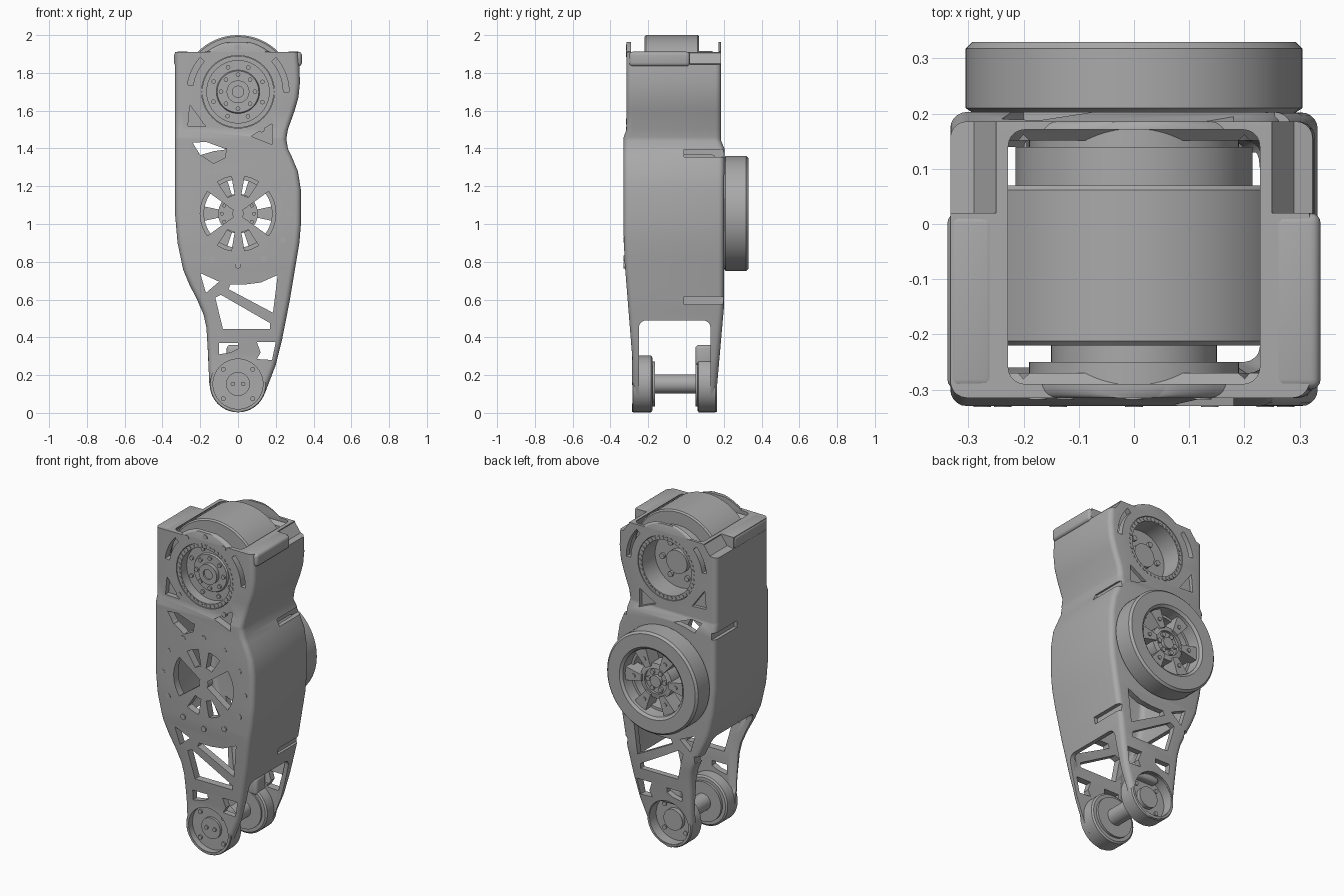
import bpy, bmesh, math
from mathutils import Matrix

cube = bpy.data.objects.get("Cube")
if cube:
    bpy.data.objects.remove(cube, do_unlink=True)

grey = bpy.data.materials.new("satin grey")
grey.use_nodes = True
grey.diffuse_color = (.4, .4, .4, 1)
grey.node_tree.nodes["Principled BSDF"].inputs["Base Color"].default_value = (.4, .4, .4, 1)

HIP, KNEE, ANKLE = 1.7, 1.055, .153      # heights of the three joint axes


def finish(name, bm):
    bmesh.ops.remove_doubles(bm, verts=bm.verts, dist=1e-5)
    bmesh.ops.recalc_face_normals(bm, faces=bm.faces)
    mesh = bpy.data.meshes.new(name)
    bm.to_mesh(mesh)
    bm.free()
    mesh.materials.append(grey)
    obj = bpy.data.objects.new(name, mesh)
    bpy.context.collection.objects.link(obj)
    return obj


def activate(obj):
    bpy.ops.object.select_all(action='DESELECT')
    obj.select_set(True)
    bpy.context.view_layer.objects.active = obj


def smooth(obj):
    activate(obj)
    bpy.ops.object.shade_smooth_by_angle(angle=math.radians(35))


def cut(obj, cutter):
    mod = obj.modifiers.new("cut", 'BOOLEAN')
    mod.operation, mod.solver, mod.object = 'DIFFERENCE', 'EXACT', cutter
    activate(obj)
    bpy.ops.object.modifier_apply(modifier=mod.name)
    bpy.data.objects.remove(cutter, do_unlink=True)


def lathe(name, profile, z, steps=72):
    """Turn an (r, y) profile about the y direction at height z."""
    bm = bmesh.new()
    vs = [bm.verts.new((r, y, z)) for r, y in profile]
    edges = [bm.edges.new(pair) for pair in zip(vs, vs[1:])]
    bmesh.ops.spin(bm, geom=vs + edges, cent=(0, 0, z), axis=(0, 1, 0),
                   angle=math.tau, steps=steps)
    return finish(name, bm)


def drum(name, r, y0, y1, z):
    return lathe(name, [(0, y0), (r, y0), (r, y1), (0, y1)], z)


def prism(name, points, y0, y1):
    """Extrude an (x, z) outline along y."""
    bm = bmesh.new()
    face = bm.faces.new([bm.verts.new((x, y0, z)) for x, z in points])
    new = bmesh.ops.extrude_face_region(bm, geom=[face])["geom"]
    bmesh.ops.translate(bm, vec=(0, y1 - y0, 0),
                        verts=[v for v in new if isinstance(v, bmesh.types.BMVert)])
    return finish(name, bm)


def box(name, low, high, bevel=0):
    bm = bmesh.new()
    bmesh.ops.create_cube(bm, size=1)
    for v in bm.verts:
        v.co = [a + (b - a) * (c + .5) for a, b, c in zip(low, high, v.co)]
    if bevel:
        bmesh.ops.bevel(bm, geom=bm.edges[:], offset=bevel, segments=4,
                        profile=.5, affect='EDGES')
    return finish(name, bm)


def polar(r, degrees, z):
    a = math.radians(degrees)
    return r * math.cos(a), z + r * math.sin(a)


def sector(r0, r1, a0, a1, z, n=10):
    span = [a0 + (a1 - a0) * i / n for i in range(n + 1)]
    return [polar(r1, a, z) for a in span] + [polar(r0, a, z) for a in reversed(span)]


def studs(name, angles, ring, size, y0, y1, z, sides=12):
    """Screw heads set out around a joint axis."""
    bm = bmesh.new()
    for a in angles:
        x, h = polar(ring, a, z)
        place = Matrix.Translation((x, (y0 + y1) / 2, h)) @ Matrix.Rotation(math.pi / 2, 4, 'X')
        bmesh.ops.create_cone(bm, cap_ends=True, segments=sides, radius1=size,
                              radius2=size, depth=abs(y1 - y0), matrix=place)
    smooth(finish(name, bm))


def around(n, start=0):
    return [start + i * 360 / n for i in range(n)]


def look_up(table, z):
    if z <= table[0][0]:
        return table[0][1]
    for (z0, a), (z1, b) in zip(table, table[1:]):
        if z <= z1:
            return a + (b - a) * (z - z0) / (z1 - z0)
    return table[-1][1]


# Housing outline: (height, offset) for each of the four sides
TIP = [(.005, .02), (.02, .07), (.05, .11), (.1, .141)]
RIGHT = TIP + [(.17, .168), (.254, .2), (.386, .233), (.6, .275), (.81, .31), (.9, .325),
               (1, .333), (1.18, .333), (1.28, .317), (1.36, .283), (1.4, .264), (1.45, .256),
               (1.5, .264), (1.6, .3), (1.67, .32), (1.75, .328), (1.83, .325), (1.91, .318)]
LEFT = TIP + [(.153, .152), (.33, .16), (.45, .167), (.52, .182), (.6, .217), (.68, .258),
              (.757, .29), (.9, .32), (1.05, .333), (1.91, .333)]
FRONT = [(.3, -.285), (.8, -.325), (.95, -.33), (1.46, -.33), (1.5, -.315)]
BACK = [(.15, .165), (.55, .2), (1.4, .203), (1.44, .186)]


def loft(name, heights, section):
    """Skin rounded rectangles (x0, x1, y0, y1) stacked in z."""
    bm = bmesh.new()
    rings = []
    for z in heights:
        x0, x1, y0, y1 = section(z)
        r = min(.03, (x1 - x0) / 3)
        ring = []
        corners = [(x1 - r, y1 - r), (x0 + r, y1 - r), (x0 + r, y0 + r), (x1 - r, y0 + r)]
        for k, (cx, cy) in enumerate(corners):
            for i in range(6):
                a = math.pi / 2 * (k + i / 5)
                ring.append(bm.verts.new((cx + r * math.cos(a), cy + r * math.sin(a), z)))
        rings.append(ring)
    for low, high in zip(rings, rings[1:]):
        for i in range(len(low)):
            j = (i + 1) % len(low)
            bm.faces.new((low[i], low[j], high[j], high[i]))
    bm.faces.new(rings[0])
    bm.faces.new(rings[-1])
    return finish(name, bm)


def outer(z):
    if z > 1.91:                          # round crown of the two plates
        w = math.sqrt(max(.27 ** 2 - (z - HIP) ** 2, .001))
        return -w, w, look_up(FRONT, z), look_up(BACK, z)
    return -look_up(LEFT, z), look_up(RIGHT, z), look_up(FRONT, z), look_up(BACK, z)


def inner(z):
    bore = math.sqrt(.31 ** 2 - (min(max(z, HIP), 1.91) - HIP) ** 2)
    thick = .025 if z > 1.88 else .045    # plates thin out at the top mouth
    return (-min(look_up(LEFT, z) - .025, bore), min(look_up(RIGHT, z) - .025, bore),
            look_up(FRONT, z) + thick, look_up(BACK, z) - thick + .01)


levels = sorted({z for table in (RIGHT, LEFT, FRONT, BACK) for z, _ in table})
crown = [1.912, 1.925, 1.94, 1.953, 1.963]
housing = loft("leg_housing", levels + crown, outer)
hollow = [z for z in levels if z > .28] + [HIP, 1.79, 1.87, 1.89, 1.95, 2.1]
cut(housing, loft("hollow", sorted(set(hollow)), inner))

# Fork opening, higher on the -x side
cut(housing, box("fork", (-.6, -.25, -.3), (.6, .13, .49), .04))
cut(housing, box("fork_side", (-.6, -.26, .2), (-.1, .14, .73), .04))

# Joint bores
cut(housing, drum("hip_bore", .192, -.6, .6, HIP))
cut(housing, drum("knee_bore", .21, 0, .6, KNEE))
cut(housing, drum("ankle_bore", .132, -.6, .6, ANKLE))

# Weight-saving windows through both plates
windows = [
    [(-.2, .74), (-.1, .695), (-.17, .635)],
    [(-.04, .68), (.04, .68), (.12, .69), (.21, .73), (.185, .53), (-.05, .655)],
    [(-.12, .61), (-.09, .625), (.17, .475), (.17, .445), (-.08, .445)],
    [(-.1, .37), (0, .37), (0, .34), (-.04, .32), (-.1, .31)],
    [(.1, .375), (.2, .375), (.18, .28), (.1, .285), (.12, .32)],
    [(-.24, 1.43), (-.17, 1.435), (-.06, 1.395), (-.13, 1.385), (-.2, 1.365)],
    sector(.24, .27, 0, 42, HIP),
    sector(.24, .27, 138, 172, HIP)]
for outline in windows:
    cut(housing, prism("window", outline, -.6, .6))
cut(housing, prism("front_window", [(-.21, 1.375), (-.06, 1.4), (-.07, 1.35), (-.13, 1.32)],
                   -.6, -.1))

# Blind triangular pockets below the hip, on both faces
for outline in ([(-.255, 1.63), (-.17, 1.515), (-.265, 1.52)],
                [(.18, 1.53), (.18, 1.42), (.07, 1.465)]):
    cut(housing, prism("front_pocket", outline, -.6, -.285))
    cut(housing, prism("back_pocket", outline, .165, .6))

# Fan openings in the front plate
for a0, a1, r0 in [(-36, 36, .03), (144, 216, .03), (57, 80, .1), (100, 123, .1),
                   (237, 260, .1), (280, 303, .1)]:
    cut(housing, prism("fan", sector(r0, .2, a0, a1, KNEE), -.6, -.1))

# Clip notches on the side walls, sloped shoulders behind the pads
for side, table in ((1, RIGHT), (-1, LEFT)):
    for z in (.595, 1.375):
        x = side * look_up(table, z)
        cut(housing, box("notch", (x - .02, -.01, z - .02), (x + .02, .3, z + .02)))
    slope = [(side * x, z) for x, z in ((.25, 1.95), (.25, 1.905), (.29, 1.85), (.4, 1.83),
                                        (.4, 1.95))]
    cut(housing, prism("shoulder_slope", slope, .02, .6))
smooth(housing)

# Shoulder pads at the top corners
for side, label in ((1, "left"), (-1, "right")):
    ends = sorted((side * .25, side * .338))
    smooth(box(label + "_shoulder", (ends[0], -.3, 1.835), (ends[1], .02, 1.912), .018))

# Hip motor: front face, collar, drum, back collar and cup
smooth(lathe("hip_motor", [
    (0, -.28), (.03, -.28), (.03, -.29), (.06, -.29), (.06, -.265), (.11, -.265), (.115, -.255),
    (.165, -.255), (.165, -.312), (.19, -.312), (.19, -.25), (.15, -.25), (.15, -.22),
    (.292, -.22), (.3, -.212), (.3, .062), (.292, .07), (.215, .07), (.215, .14), (.19, .14),
    (.19, .183), (.165, .183), (.165, .06), (.07, .06), (.07, .09), (0, .09)], HIP))
studs("hip_front_teeth", around(40), .178, .009, -.315, -.31, HIP, 8)
studs("hip_back_teeth", around(40), .178, .009, .182, .186, HIP, 8)
studs("hip_front_screws", around(8), .09, .012, -.275, -.26, HIP)
studs("hip_outer_screws", around(8, 22), .14, .012, -.265, -.25, HIP)
studs("hip_back_screws", around(6), .11, .016, .055, .075, HIP)
studs("hip_plate_screws", [58, 90, 122, 222, 302], .235, .016, -.318, -.3, HIP)

# Knee wheel: rim, hub and six spokes
smooth(lathe("wheel_rim", [
    (.18, .17), (.28, .17), (.29, .2), (.305, .21), (.305, .318), (.293, .33), (.215, .33),
    (.2, .318), (.195, .25), (.18, .25), (.18, .17)], KNEE))
smooth(lathe("wheel_hub", [
    (0, .2), (.105, .2), (.105, .285), (.075, .29), (.075, .275), (.035, .275), (.035, .295),
    (0, .295)], KNEE))
for i, a in enumerate(around(6)):
    smooth(prism("wheel_spoke_%d" % i, sector(.09, .197, a - 12, a + 12, KNEE, 4), .21, .3))
studs("wheel_hub_screws", around(6), .055, .014, .27, .288, KNEE)
studs("wheel_spoke_screws", around(6), .14, .012, .295, .306, KNEE)
studs("wheel_inner_screws", around(12), .085, .01, .19, .205, KNEE)
studs("front_plate_screws", around(12), .275, .016, -.332, -.315, KNEE)

# Ankle joint: two cups and the axle between them
smooth(lathe("ankle_joint", [
    (0, -.26), (.063, -.26), (.063, -.245), (.133, -.245), (.133, -.284), (.146, -.284),
    (.15, -.28), (.15, -.185), (.14, -.178), (.12, -.178), (.12, -.163), (.05, -.163),
    (.05, .05), (.12, .05), (.12, .06), (.14, .06), (.15, .067), (.15, .155), (.144, .163),
    (.13, .163), (.13, .1), (.063, .1), (.063, .125), (0, .125)], ANKLE))
studs("ankle_front_screws", around(4, 45), .11, .013, -.255, -.24, ANKLE)
studs("ankle_back_screws", around(4, 45), .1, .013, .095, .108, ANKLE)
studs("ankle_pins", [0, 180], .027, .012, -.268, -.25, ANKLE)
smooth(box("ankle_stop", (-.06, .05, .25), (.09, .145, .36), .02))
